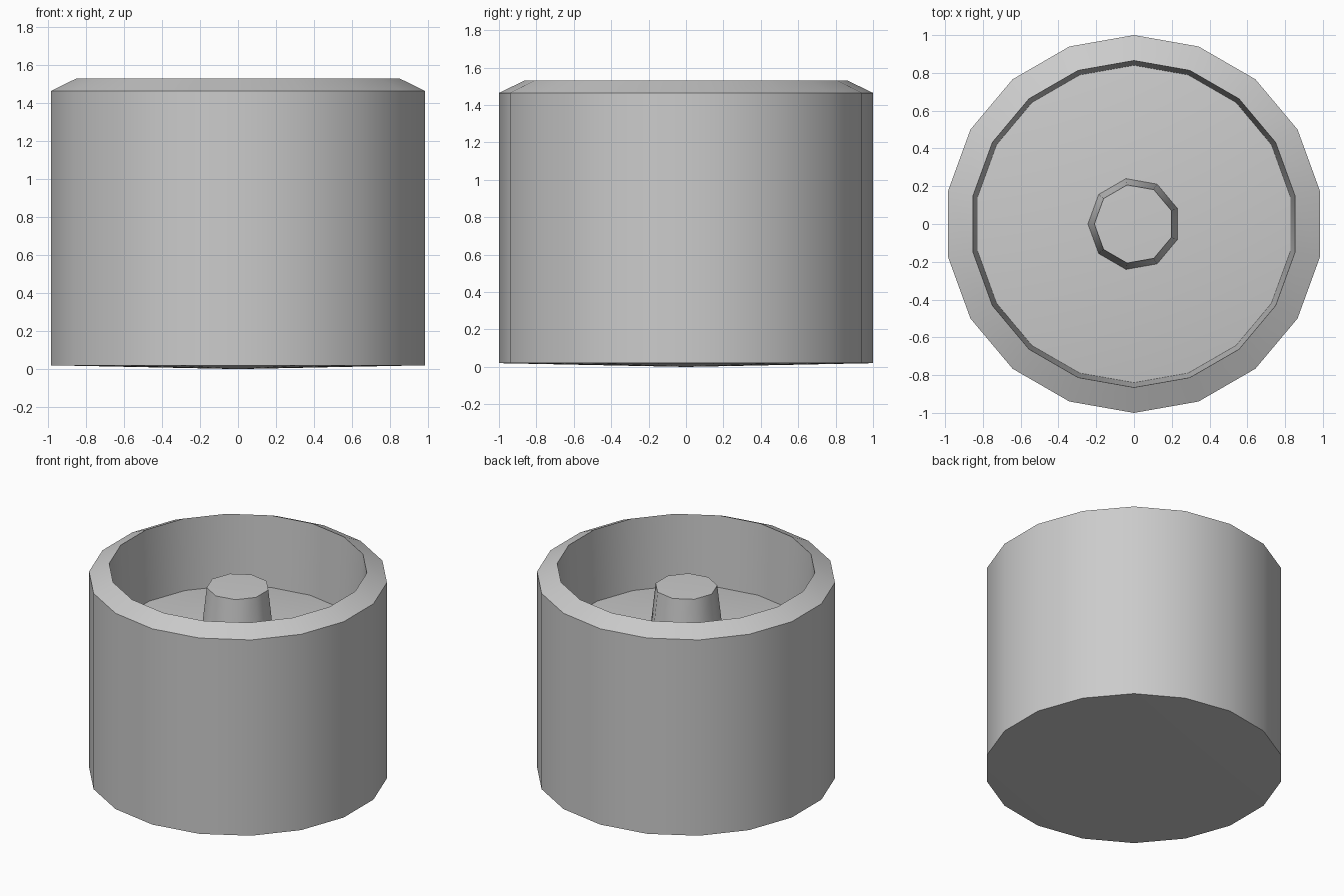
import bpy
import bmesh
from math import cos, sin, radians, tau

cube = bpy.data.objects.get("Cube")
if cube:
    bpy.data.objects.remove(cube)

grey = bpy.data.materials.new("plain grey")
grey.use_nodes = True
grey.diffuse_color = (0.6, 0.6, 0.6, 1)
grey.node_tree.nodes["Principled BSDF"].inputs["Base Color"].default_value = (0.6, 0.6, 0.6, 1)


def lathe(name, profile, sides, start):
    """Revolve (radius, height) points around z; a zero radius makes a single tip."""
    bm = bmesh.new()
    rings = []
    for r, z in profile:
        if r == 0:
            rings.append([bm.verts.new((0, 0, z))] * sides)
        else:
            rings.append([bm.verts.new((r * cos(start + tau * i / sides),
                                        r * sin(start + tau * i / sides), z))
                          for i in range(sides)])
    for a, b in zip(rings, rings[1:]):
        for i in range(sides):
            j = (i + 1) % sides
            corners = list(dict.fromkeys((a[i], a[j], b[j], b[i])))
            bm.faces.new(corners)
    bm.normal_update()
    mesh = bpy.data.meshes.new(name)
    bm.to_mesh(mesh)
    bm.free()
    mesh.materials.append(grey)
    obj = bpy.data.objects.new(name, mesh)
    bpy.context.collection.objects.link(obj)
    bpy.ops.object.select_all(action='DESELECT')
    obj.select_set(True)
    bpy.context.view_layer.objects.active = obj
    bpy.ops.object.shade_smooth_by_angle(angle=radians(45))
    return obj


# Drum: shallow pointed underside, wall, sloping rim, recess and coned floor
lathe("drum", [(0, 0), (1, 0.02), (1, 1.465), (0.865, 1.53),
               (0.84, 1.01), (0, 1.12)], 18, radians(90))

# Tapered hub rising from the recess floor
lathe("hub", [(0.246, 1.07), (0.21, 1.395), (0, 1.4)], 9, radians(180))
